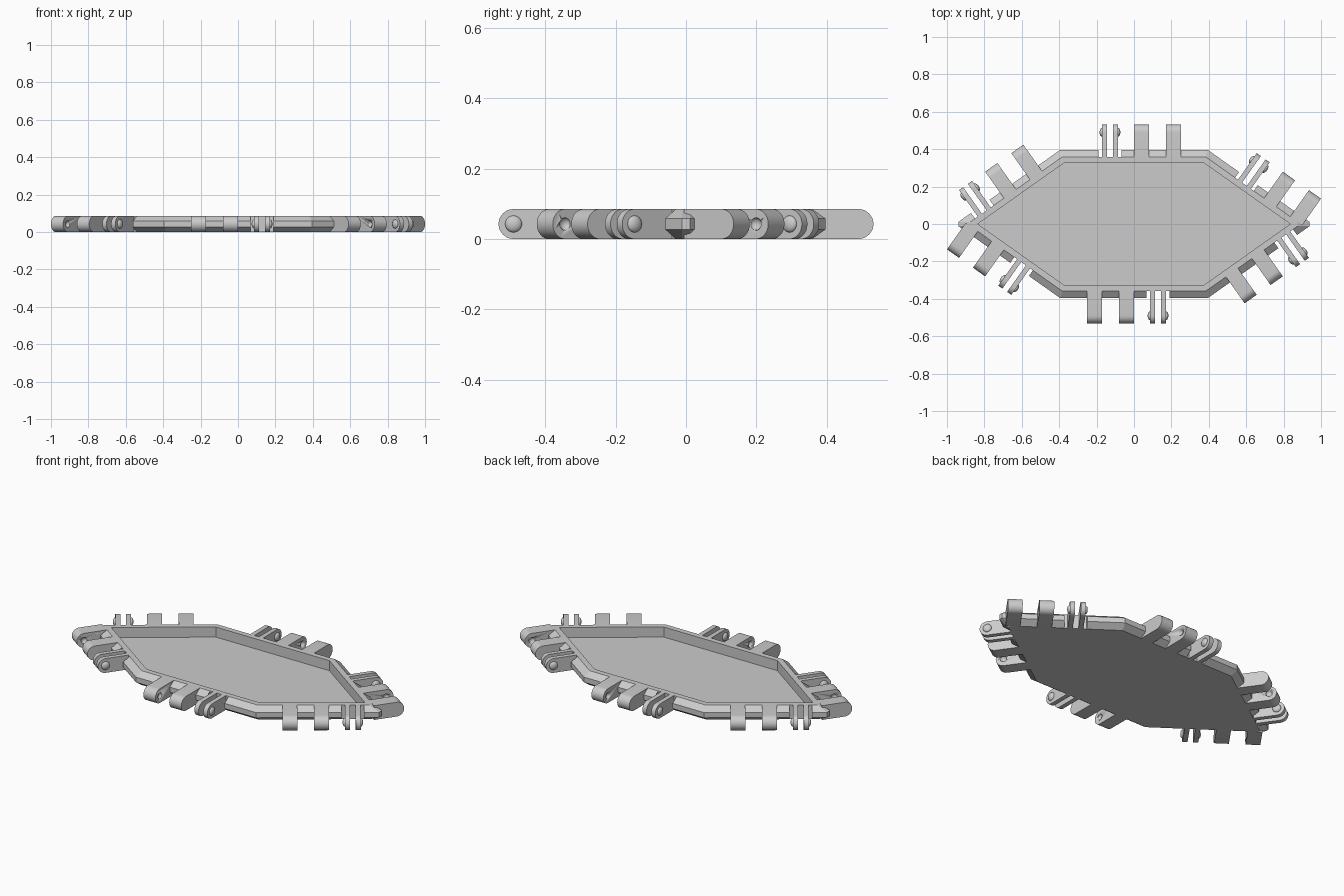
import bpy, bmesh, math
from mathutils import Matrix, Vector

if "Cube" in bpy.data.objects:
    bpy.data.objects.remove(bpy.data.objects["Cube"])

SLOPE = math.atan(1 / math.sqrt(2))    # angle of the slanted sides
SIDE = 0.849                           # hinge line length of each side
HALF = SIDE * math.sin(SLOPE)
TIP = SIDE * (0.5 + math.cos(SLOPE))
HEIGHT = 0.085
R = HEIGHT / 2
RIM = 0.131                            # hinge line to flat top of rim

grey = bpy.data.materials.new("light_grey")
grey.use_nodes = True
colour = (0.6, 0.6, 0.6, 1)
grey.diffuse_color = colour
grey.node_tree.nodes["Principled BSDF"].inputs["Base Color"].default_value = colour


def finish(name, bm, smooth=False):
    bmesh.ops.recalc_face_normals(bm, faces=bm.faces)
    mesh = bpy.data.meshes.new(name)
    bm.to_mesh(mesh)
    bm.free()
    obj = bpy.data.objects.new(name, mesh)
    bpy.context.collection.objects.link(obj)
    mesh.materials.append(grey)
    if smooth:
        bpy.ops.object.select_all(action='DESELECT')
        obj.select_set(True)
        bpy.context.view_layer.objects.active = obj
        bpy.ops.object.shade_smooth_by_angle(angle=math.radians(35))
    return obj


def cut(obj, cutter):
    cutter.hide_render = True
    mod = obj.modifiers.new("cut", 'BOOLEAN')
    mod.operation = 'DIFFERENCE'
    mod.solver = 'EXACT'
    mod.object = cutter
    bpy.context.view_layer.objects.active = obj
    bpy.ops.object.modifier_apply(modifier=mod.name)
    bpy.data.objects.remove(cutter)


def outline(inset, blunt):
    """Long hexagon inset from the hinge line, with blunted tips."""
    cx, cy = SIDE / 2 - inset * math.tan(SLOPE / 2), HALF - inset
    tx = TIP - inset / math.sin(SLOPE) - blunt / math.tan(SLOPE)
    half = [(tx, -blunt), (tx, blunt), (cx, cy), (-cx, cy)]
    return half + [(-x, -y) for x, y in half]


def lug(bm, t0, t1, place):
    """Round-ended hinge leaf spanning t0..t1 along its side."""
    arc = [math.pi * (i / 16 - 0.5) for i in range(17)]
    prof = [(-RIM, 0)] + [(R * math.cos(a), R + R * math.sin(a)) for a in arc]
    prof.append((-RIM, HEIGHT))
    ends = [[bm.verts.new(place @ Vector((t, n, z))) for n, z in prof]
            for t in (t0, t1)]
    bm.faces.new(ends[0])
    bm.faces.new(ends[1][::-1])
    for i in range(len(prof)):
        j = (i + 1) % len(prof)
        bm.faces.new((ends[0][i], ends[0][j], ends[1][j], ends[1][i]))


def dome(bm, t, radius, depth, place):
    """Flattened ball centred on the hinge pin line."""
    m = place @ Matrix.Translation((t, 0, R)) @ Matrix.Diagonal((depth, radius, radius, 1))
    # poles point along the hinge line
    m = m @ Matrix.Rotation(math.pi / 2, 4, 'Y')
    bmesh.ops.create_uvsphere(bm, u_segments=20, v_segments=12, radius=1, matrix=m)


# Frame for each side: x along it clockwise, y outward
mid_x = (SIDE / 2 + TIP) / 2
places = []
for turn in (0, math.pi):
    for x, y, a in ((0, HALF, 0), (mid_x, HALF / 2, -SLOPE), (-mid_x, HALF / 2, SLOPE)):
        places.append(Matrix.Rotation(turn, 4, 'Z') @ Matrix.Translation((x, y, 0))
                      @ Matrix.Rotation(a, 4, 'Z'))

# Tray body: chamfered rim around a recessed floor
bm = bmesh.new()
levels = [(RIM, 0, 0.012), (0.094, 0.027, 0.012), (0.094, 0.058, 0.012),
          (RIM, HEIGHT, 0.012), (0.163, HEIGHT, 0), (0.163, 0.025, 0)]
rings = [[bm.verts.new((x, y, z)) for x, y in outline(inset, blunt)]
         for inset, z, blunt in levels]
for low, high in zip(rings, rings[1:]):
    for i in range(8):
        j = (i + 1) % 8
        bm.faces.new((low[i], low[j], high[j], high[i]))
bm.faces.new(rings[0])
bm.faces.new(rings[-1])
bmesh.ops.remove_doubles(bm, verts=bm.verts, dist=1e-5)
tray = finish("tray_body", bm)

# Notches in the rim around the clips
bm = bmesh.new()
for place in places:
    m = place @ Matrix.Translation((-0.1285, 0.1 - RIM, R)) @ Matrix.Diagonal((0.122, 0.2, 0.3, 1))
    bmesh.ops.create_cube(bm, size=1, matrix=m)
cut(tray, finish("notch_cutter", bm))

for n, place in enumerate(places, 1):
    # Pair of solid tabs with facing sockets
    bm = bmesh.new()
    lug(bm, 0.0, 0.08, place)
    lug(bm, 0.171, 0.25, place)
    tabs = finish(f"hinge_tabs_{n}", bm, True)
    bm = bmesh.new()
    dome(bm, 0.08, 0.018, 0.014, place)
    dome(bm, 0.171, 0.018, 0.014, place)
    cut(tabs, finish("socket_cutter", bm, True))

    # Pair of thin clip leaves
    bm = bmesh.new()
    lug(bm, -0.171, -0.144, place)
    lug(bm, -0.113, -0.086, place)
    finish(f"clip_leaves_{n}", bm, True)

    # Rounded studs on the outside of the leaves
    bm = bmesh.new()
    dome(bm, -0.171, 0.024, 0.013, place)
    dome(bm, -0.086, 0.024, 0.013, place)
    finish(f"clip_studs_{n}", bm, True)
